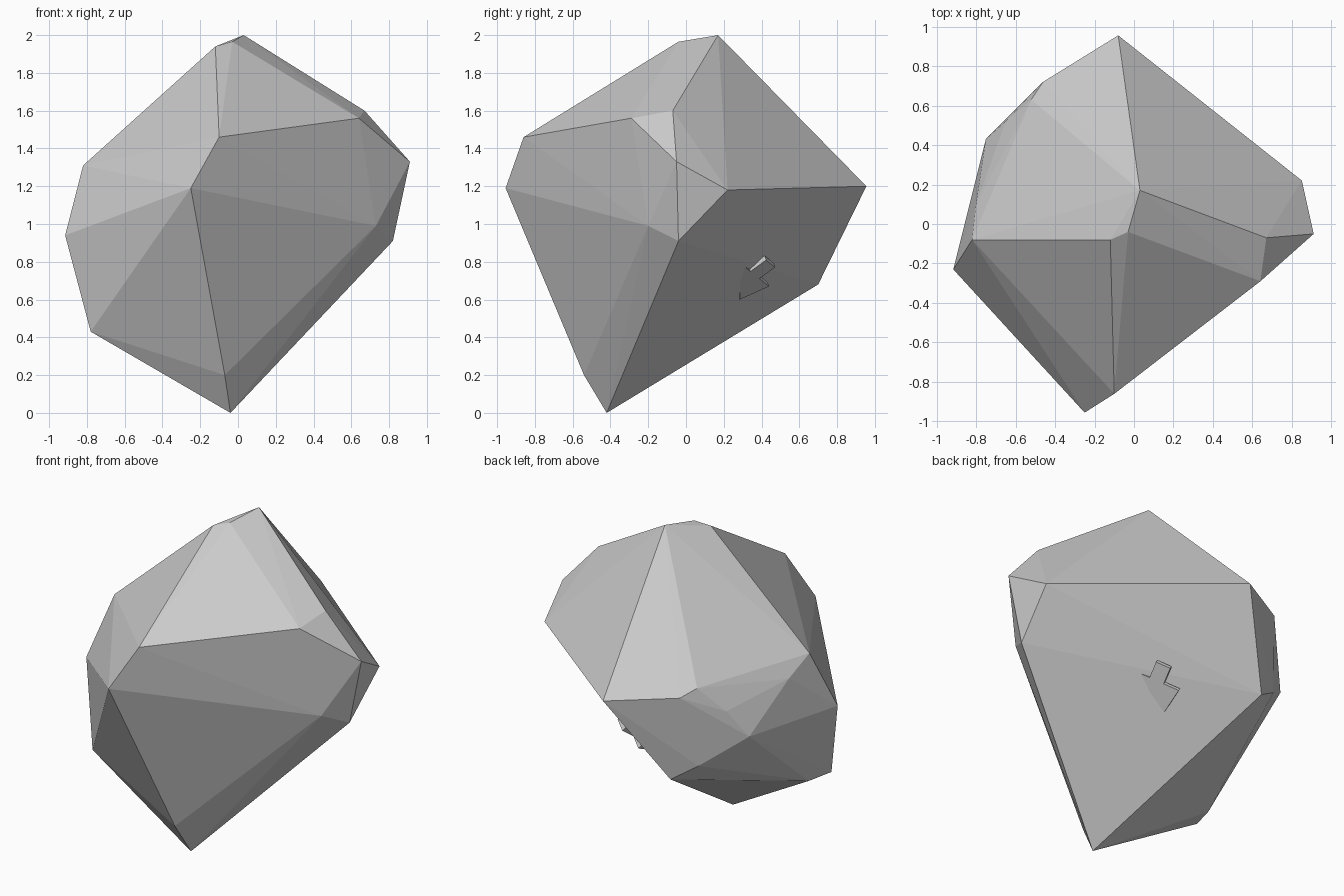
import bpy, bmesh
from mathutils import Vector

if "Cube" in bpy.data.objects:
    bpy.data.objects.remove(bpy.data.objects["Cube"])


def finish(bm, name):
    bmesh.ops.recalc_face_normals(bm, faces=bm.faces)
    mesh = bpy.data.meshes.new(name)
    bm.to_mesh(mesh)
    bm.free()
    obj = bpy.data.objects.new(name, mesh)
    bpy.context.collection.objects.link(obj)
    return obj


# Boulder: convex hull of its corner points
corners = [
    # peak and upper right
    (0.03, 0.17, 2.0), (-0.12, -0.08, 1.94), (-0.03, -0.04, 1.965),
    (0.67, -0.07, 1.60), (0.64, -0.29, 1.56), (0.91, -0.05, 1.33),
    # front and left
    (-0.10, -0.86, 1.46), (-0.25, -0.955, 1.19), (-0.82, -0.08, 1.31),
    (-0.915, -0.23, 0.94), (-0.78, -0.36, 0.43), (-0.73, -0.20, 0.42),
    (-0.80, 0.10, 1.21),
    # foot and right
    (-0.04, -0.42, 0.0), (-0.07, -0.54, 0.20), (0.82, -0.04, 0.91),
    (0.73, -0.20, 0.99), (0.85, 0.22, 1.18),
    # back
    (-0.08, 0.955, 1.20), (-0.46, 0.72, 1.23), (-0.52, 0.63, 1.275),
    (-0.65, 0.52, 1.12), (-0.75, 0.43, 0.95), (-0.38, 0.70, 0.68),
    (-0.53, 0.63, 0.78),
]
bm = bmesh.new()
for c in corners:
    bm.verts.new(c)
hull = bmesh.ops.convex_hull(bm, input=bm.verts)
loose = [g for g in hull["geom_interior"] if isinstance(g, bmesh.types.BMVert)]
bmesh.ops.delete(bm, geom=loose, context='VERTS')
finish(bm, "boulder")

# Small arrow-shaped plate half sunk in the lower back face
tip = Vector((0.01, 0.285, 0.60))
left = Vector((0.24, 0.29, 0.79))
right = Vector((0.03, 0.44, 0.67))
stem = Vector((0.02, 0.083, 0.06))
inner_l = left.lerp(right, 0.34)
inner_r = left.lerp(right, 0.66)
outline = [tip, left, inner_l, inner_l + stem, inner_r + stem, inner_r, right]
inward = -Vector((0.61, 0.26, -0.75)).normalized() * 0.03

bm = bmesh.new()
face = bm.faces.new([bm.verts.new(p) for p in outline])
ext = bmesh.ops.extrude_face_region(bm, geom=[face], use_keep_orig=True)
bmesh.ops.translate(bm, vec=inward,
                    verts=[g for g in ext["geom"] if isinstance(g, bmesh.types.BMVert)])
finish(bm, "arrow_plate")
